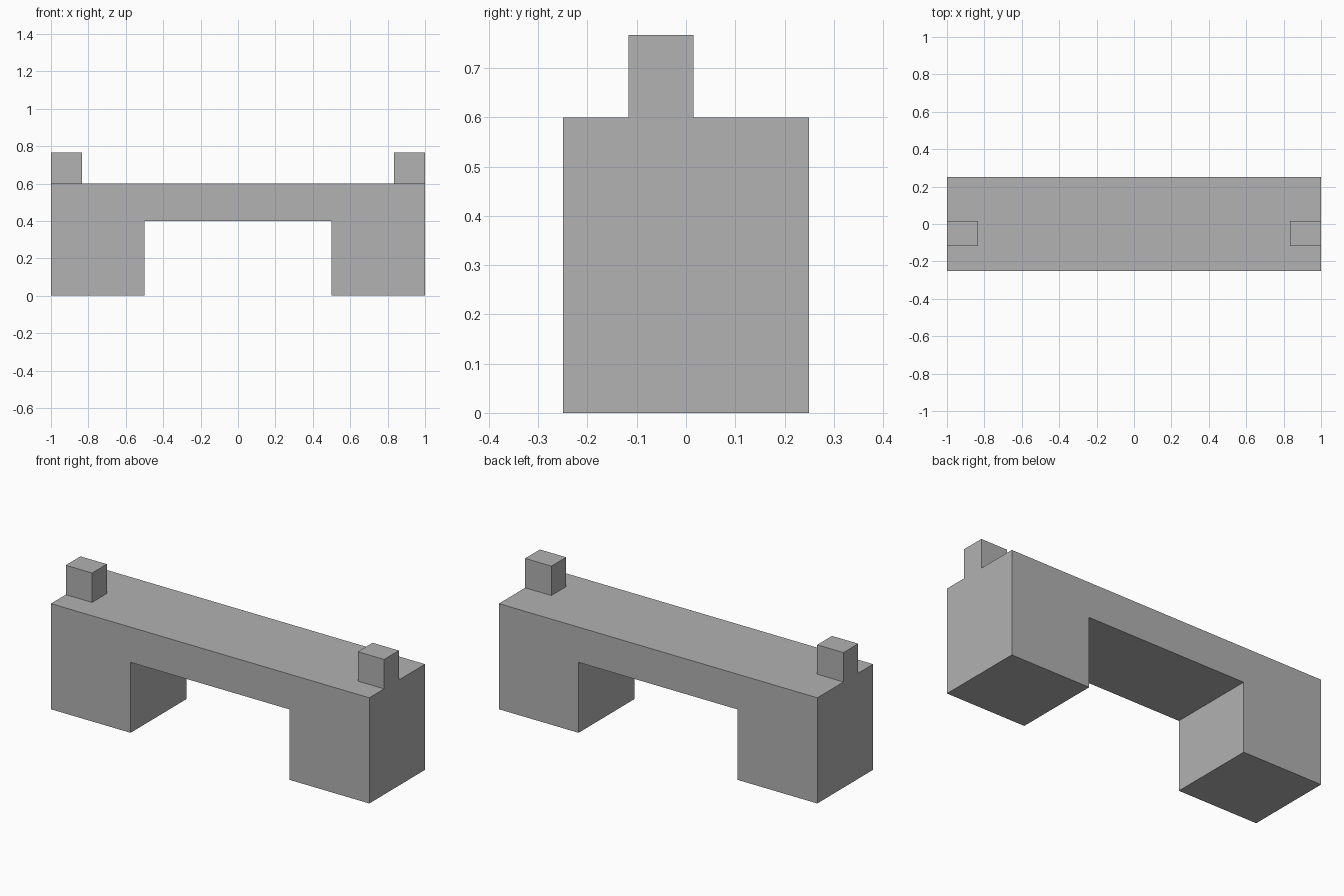
import bpy
import bmesh

cube = bpy.data.objects.get("Cube")
if cube:
    bpy.data.objects.remove(cube, do_unlink=True)

# Single plain grey
GREY = (0.445, 0.445, 0.445, 1.0)
grey = bpy.data.materials.new("plain_grey")
grey.use_nodes = True
grey.diffuse_color = GREY
grey.node_tree.nodes["Principled BSDF"].inputs["Base Color"].default_value = GREY


def extrude_profile(name, profile, y_front, y_back):
    """Extrude an outline in the XZ plane from y_front to y_back."""
    bm = bmesh.new()
    face = bm.faces.new([bm.verts.new((x, y_front, z)) for x, z in profile])
    result = bmesh.ops.extrude_face_region(bm, geom=[face])
    verts = [v for v in result["geom"] if isinstance(v, bmesh.types.BMVert)]
    bmesh.ops.translate(bm, verts=verts, vec=(0, y_back - y_front, 0))
    bmesh.ops.recalc_face_normals(bm, faces=bm.faces)
    mesh = bpy.data.meshes.new(name)
    bm.to_mesh(mesh)
    bm.free()
    mesh.materials.append(grey)
    obj = bpy.data.objects.new(name, mesh)
    bpy.context.collection.objects.link(obj)
    return obj


# Bridge body: deck and two block legs in one outline
half = [(1, 0.6), (1, 0), (0.5, 0), (0.5, 0.4)]
mirrored = [(-x, z) for x, z in reversed(half)]
extrude_profile("bridge_body", half + mirrored, -0.25, 0.25)

# Small posts flush with each end of the deck
for side, sign in (("left", 1), ("right", -1)):
    outline = [(sign * x, z) for x, z in
               ((0.835, 0.6), (1, 0.6), (1, 0.767), (0.835, 0.767))]
    extrude_profile(side + "_post", outline, -0.117, 0.015)
